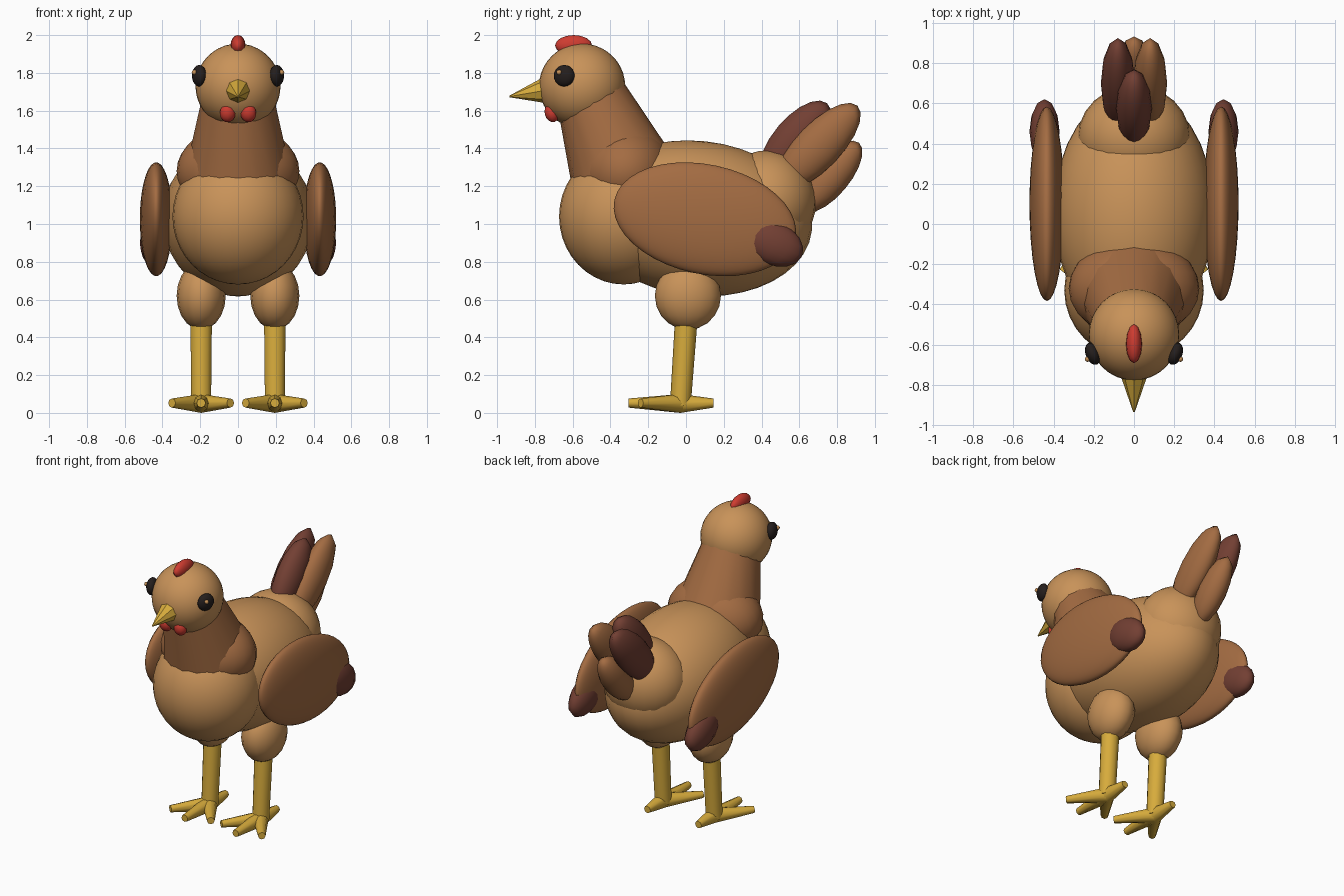
import bpy
from math import radians
from mathutils import Vector

cube = bpy.data.objects.get("Cube")
if cube:
    bpy.data.objects.remove(cube, do_unlink=True)


def material(name, rgb):
    m = bpy.data.materials.new(name)
    m.use_nodes = True
    m.diffuse_color = (*rgb, 1)
    m.node_tree.nodes["Principled BSDF"].inputs["Base Color"].default_value = (*rgb, 1)
    return m


TAN = material("tan_feathers", (0.58, 0.29, 0.10))
BROWN = material("brown_feathers", (0.37, 0.15, 0.055))
MAROON = material("maroon_feathers", (0.17, 0.05, 0.033))
YELLOW = material("yellow_skin", (0.68, 0.41, 0.045))
RED = material("red_skin", (0.62, 0.045, 0.03))
BLACK = material("eye_black", (0.018, 0.013, 0.012))


def finish(name, mat, angle):
    ob = bpy.context.object
    ob.name = ob.data.name = name
    ob.data.materials.append(mat)
    bpy.ops.object.shade_smooth_by_angle(angle=radians(angle))
    return ob


def blob(name, mat, loc, radii, tilt=0, yaw=0, seg=24, rings=16):
    """Ellipsoid; positive tilt lifts its rear end."""
    bpy.ops.mesh.primitive_uv_sphere_add(segments=seg, ring_count=rings, radius=1, location=loc,
                                         rotation=(radians(tilt), 0, radians(yaw)))
    bpy.context.object.scale = radii
    return finish(name, mat, 60)


def taper(name, mat, start, end, r1, r2, sides=8, angle=50):
    """Tapered cylinder between two points."""
    a, b = Vector(start), Vector(end)
    bpy.ops.mesh.primitive_cone_add(vertices=sides, radius1=r1, radius2=r2,
                                    depth=(b - a).length, location=(a + b) / 2)
    bpy.context.object.rotation_euler = (b - a).to_track_quat("Z", "Y").to_euler()
    return finish(name, mat, angle)


# Trunk
blob("body", TAN, (0, 0.06, 1.03), (0.40, 0.61, 0.41), tilt=-6, seg=32, rings=20)
blob("breast", TAN, (0, -0.33, 1.04), (0.347, 0.342, 0.36), seg=32, rings=20)
blob("tail_base", TAN, (0, 0.43, 1.12), (0.28, 0.26, 0.27))

# Neck and head
blob("collar", BROWN, (0, -0.32, 1.28), (0.325, 0.25, 0.245), tilt=-12)
taper("neck", BROWN, (0, -0.33, 1.25), (0, -0.50, 1.67), 0.285, 0.19, sides=16)
blob("head", TAN, (0, -0.55, 1.73), (0.225, 0.228, 0.225), seg=32, rings=20)
taper("beak", YELLOW, (0, -0.73, 1.71), (0, -0.935, 1.675), 0.075, 0.004, angle=20)
blob("comb", RED, (0, -0.595, 1.945), (0.04, 0.098, 0.055), seg=12, rings=8)

# Tail feathers
blob("tail_feather_top", MAROON, (0, 0.58, 1.44), (0.09, 0.26, 0.12), tilt=50, seg=12, rings=10)
blob("tail_feather_low", BROWN, (0, 0.765, 1.25), (0.085, 0.235, 0.10), tilt=50, seg=12, rings=10)
for side, label, mat in ((1, "left", BROWN), (-1, "right", MAROON)):
    blob("tail_feather_" + label, mat, (side * 0.08, 0.70, 1.41), (0.085, 0.30, 0.12),
         tilt=46, seg=12, rings=10)

# Paired parts
for side, label in ((1, "left"), (-1, "right")):
    blob("wing_" + label, BROWN, (side * 0.433, 0.10, 1.025), (0.087, 0.49, 0.29), tilt=-12,
         seg=32, rings=20)
    blob("wing_tip_" + label, MAROON, (side * 0.445, 0.46, 0.90), (0.075, 0.17, 0.115),
         tilt=-25, seg=12, rings=8)
    blob("eye_" + label, BLACK, (side * 0.205, -0.645, 1.785), (0.036, 0.058, 0.057),
         yaw=-side * 20, seg=16, rings=10)
    blob("eye_glint_" + label, TAN, (side * 0.231, -0.672, 1.803), (0.014, 0.014, 0.014),
         seg=8, rings=6)
    blob("wattle_" + label, RED, (side * 0.055, -0.71, 1.588), (0.043, 0.038, 0.05),
         tilt=15, seg=10, rings=8)

    # Legs and feet
    x = side * 0.195
    blob("thigh_" + label, TAN, (x, 0.01, 0.62), (0.13, 0.175, 0.18), seg=16, rings=10)
    taper("shank_" + label, YELLOW, (x, -0.03, 0.04), (x, 0.003, 0.52), 0.055, 0.06, sides=10)
    ankle = (x, -0.03, 0.05)
    toes = {"middle": (0, -0.305), "inner": (-side * 0.155, -0.24),
            "outer": (side * 0.155, -0.24), "back": (0, 0.145)}
    for toe, (dx, y) in toes.items():
        taper(f"toe_{toe}_{label}", YELLOW, ankle, (x + dx, y, 0.052), 0.05, 0.024)
